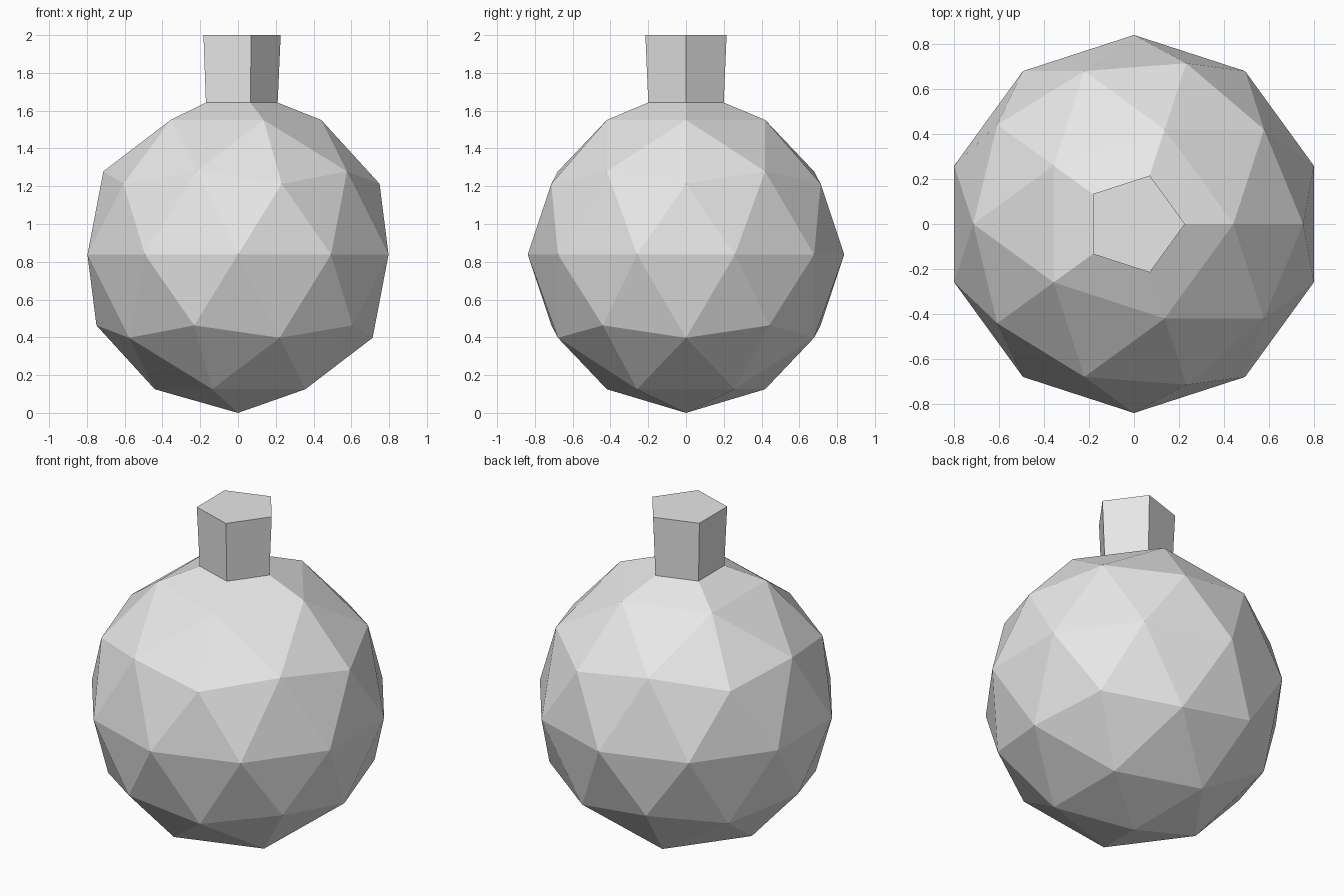
import bpy
import bmesh

cube = bpy.data.objects.get("Cube")
if cube:
    bpy.data.objects.remove(cube, do_unlink=True)

RADIUS = 0.838

# Single plain grey
grey = bpy.data.materials.new("light_grey")
grey.use_nodes = True
colour = (0.8, 0.8, 0.8, 1.0)
grey.diffuse_color = colour
for node in grey.node_tree.nodes:
    if node.type == 'BSDF_PRINCIPLED':
        node.inputs["Base Color"].default_value = colour

# Faceted round body
bm = bmesh.new()
bmesh.ops.create_icosphere(bm, subdivisions=2, radius=RADIUS)
bmesh.ops.translate(bm, verts=bm.verts, vec=(0, 0, RADIUS))

# Open the crown, leaving a five-sided hole
crown = max(bm.verts, key=lambda v: v.co.z)
bmesh.ops.delete(bm, geom=[crown], context='VERTS')
rim = [e for e in bm.edges if e.is_boundary]

# Shoulder, then flared neck: (radius, height) of each ring
for radius, height in ((0.21, 1.643), (0.226, 2.0)):
    geom = bmesh.ops.extrude_edge_only(bm, edges=rim)["geom"]
    rim = [g for g in geom if isinstance(g, bmesh.types.BMEdge) and g.is_boundary]
    for v in {v for e in rim for v in e.verts}:
        flat = v.co.xy.normalized() * radius
        v.co = (flat.x, flat.y, height)

# Flat cap on the neck
bmesh.ops.contextual_create(bm, geom=rim)
bmesh.ops.recalc_face_normals(bm, faces=bm.faces)

mesh = bpy.data.meshes.new("round_flask")
bm.to_mesh(mesh)
bm.free()
mesh.materials.append(grey)
flask = bpy.data.objects.new("round_flask", mesh)
bpy.context.scene.collection.objects.link(flask)
